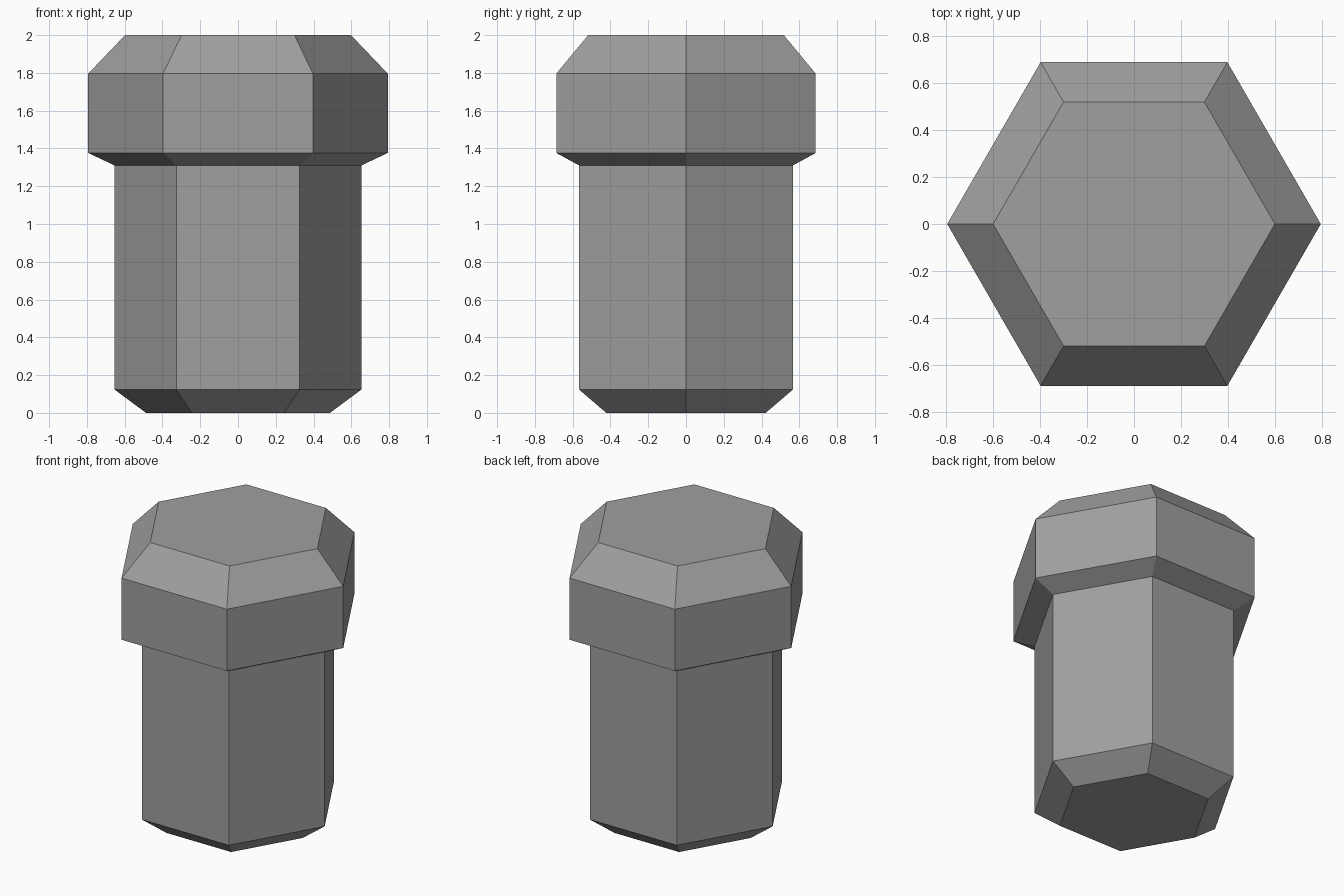
import bpy
import bmesh
from math import cos, sin, pi

SIDES = 6

# Remove the default cube
cube = bpy.data.objects.get("Cube")
if cube:
    bpy.data.objects.remove(cube, do_unlink=True)

# Plain grey metal
metal = bpy.data.materials.new("grey metal")
metal.use_nodes = True
grey = (0.35, 0.35, 0.35, 1.0)
metal.diffuse_color = grey
metal.node_tree.nodes["Principled BSDF"].inputs["Base Color"].default_value = grey


def hex_loft(name, profile):
    """Closed six-sided solid through (corner radius, height) rings."""
    bm = bmesh.new()
    rings = [[bm.verts.new((r * cos(2 * pi * i / SIDES), r * sin(2 * pi * i / SIDES), z))
              for i in range(SIDES)] for r, z in profile]
    for low, high in zip(rings, rings[1:]):
        for i in range(SIDES):
            j = (i + 1) % SIDES
            bm.faces.new((low[i], low[j], high[j], high[i]))
    bm.faces.new(rings[0][::-1])
    bm.faces.new(rings[-1])
    mesh = bpy.data.meshes.new(name)
    bm.to_mesh(mesh)
    bm.free()
    mesh.materials.append(metal)
    obj = bpy.data.objects.new(name, mesh)
    bpy.context.collection.objects.link(obj)
    return obj


# Tapered tip, straight shank, flared underside, head and top chamfer
hex_loft("hex_bolt", [
    (0.487, 0.0),
    (0.653, 0.123),
    (0.653, 1.31),
    (0.793, 1.376),
    (0.793, 1.796),
    (0.598, 2.0),
])
